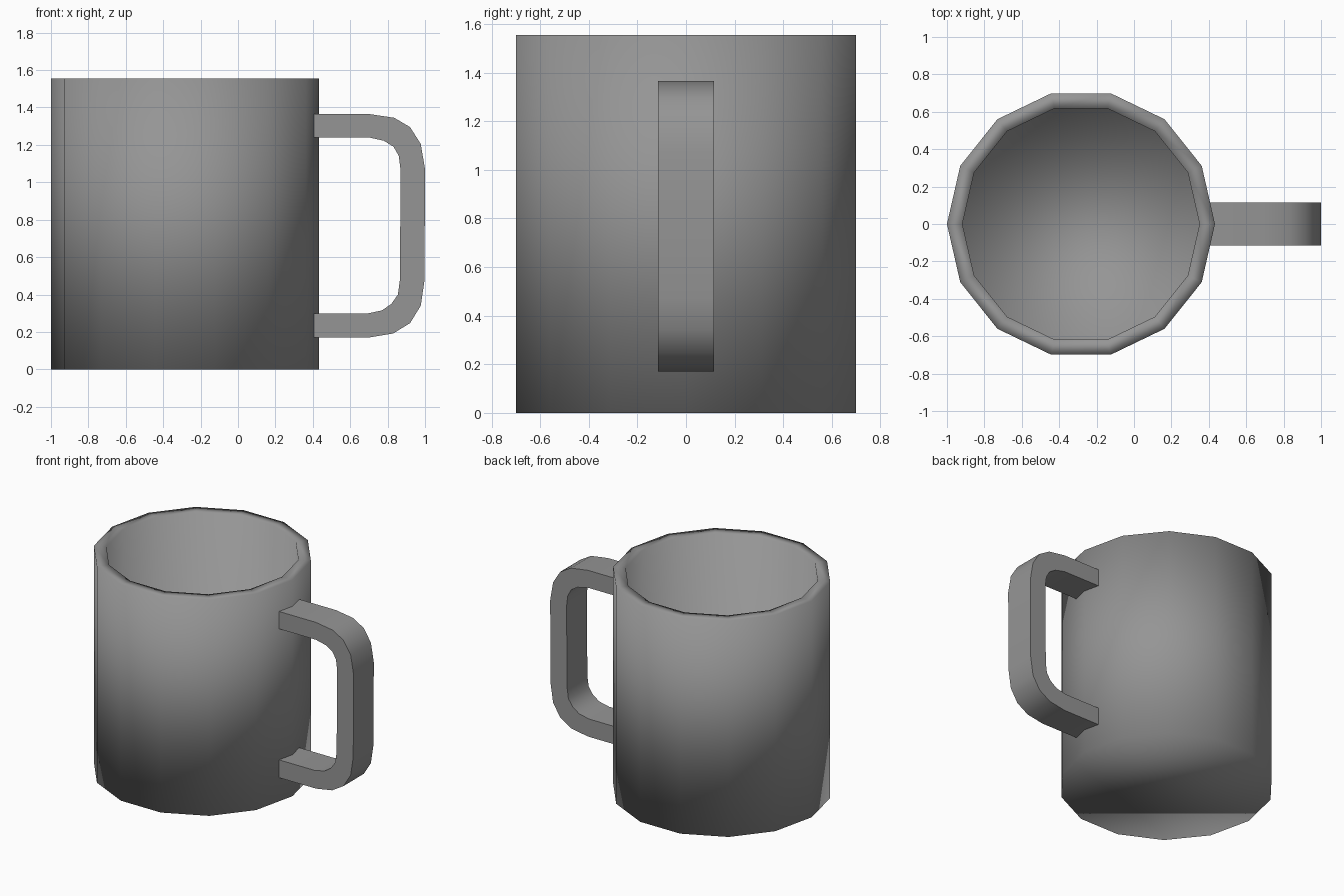
import bpy, bmesh
from math import cos, sin, tau, radians

if "Cube" in bpy.data.objects:
    bpy.data.objects.remove(bpy.data.objects["Cube"])

SIDES = 14
CX = -0.2835

# Dark grey for all parts
grey = bpy.data.materials.new("dark_grey")
grey.diffuse_color = (0.3, 0.3, 0.3, 1)
grey.use_nodes = True
grey.node_tree.nodes["Principled BSDF"].inputs["Base Color"].default_value = grey.diffuse_color


def finish(name, bm):
    bmesh.ops.recalc_face_normals(bm, faces=bm.faces)
    mesh = bpy.data.meshes.new(name)
    bm.to_mesh(mesh)
    bm.free()
    mesh.materials.append(grey)
    obj = bpy.data.objects.new(name, mesh)
    bpy.context.collection.objects.link(obj)
    return obj


def bridge(bm, a, b):
    n = len(a)
    for i in range(n):
        j = (i + 1) % n
        bm.faces.new((a[i], a[j], b[j], b[i]))


# Cup body: outer wall, flat rim, inner wall and floor
bm = bmesh.new()
rings = []
for r, z in [(0.7165, 0), (0.7165, 1.555), (0.634, 1.555), (0.634, 0.08)]:
    rings.append([bm.verts.new((CX + r * cos(tau * i / SIDES),
                                r * sin(tau * i / SIDES), z))
                  for i in range(SIDES)])
for a, b in zip(rings, rings[1:]):
    bridge(bm, a, b)
bm.faces.new(rings[0])
bm.faces.new(rings[-1])
cup = finish("cup_body", bm)
for p in cup.data.polygons:
    p.use_smooth = True

# Handle: rectangular section following outer and inner outlines (x, z)
outer = [(0.40, 1.365), (0.70, 1.365), (0.835, 1.345), (0.92, 1.295),
         (0.977, 1.205), (1.0, 1.07), (0.997, 0.475), (0.977, 0.34),
         (0.92, 0.247), (0.83, 0.192), (0.70, 0.17), (0.40, 0.17)]
inner = [(0.40, 1.24), (0.70, 1.24), (0.78, 1.222), (0.832, 1.19),
         (0.86, 1.14), (0.87, 1.06), (0.865, 0.475), (0.855, 0.40),
         (0.82, 0.35), (0.77, 0.315), (0.69, 0.298), (0.40, 0.298)]
W = 0.115
bm = bmesh.new()
sections = [[bm.verts.new((ox, -W, oz)), bm.verts.new((ox, W, oz)),
             bm.verts.new((ix, W, iz)), bm.verts.new((ix, -W, iz))]
            for (ox, oz), (ix, iz) in zip(outer, inner)]
for a, b in zip(sections, sections[1:]):
    bridge(bm, a, b)
bm.faces.new(sections[0])
bm.faces.new(sections[-1])
handle = finish("handle", bm)

# Smooth the bends, keep the long edges sharp
bpy.ops.object.select_all(action='DESELECT')
handle.select_set(True)
bpy.context.view_layer.objects.active = handle
bpy.ops.object.shade_smooth_by_angle(angle=radians(40))
